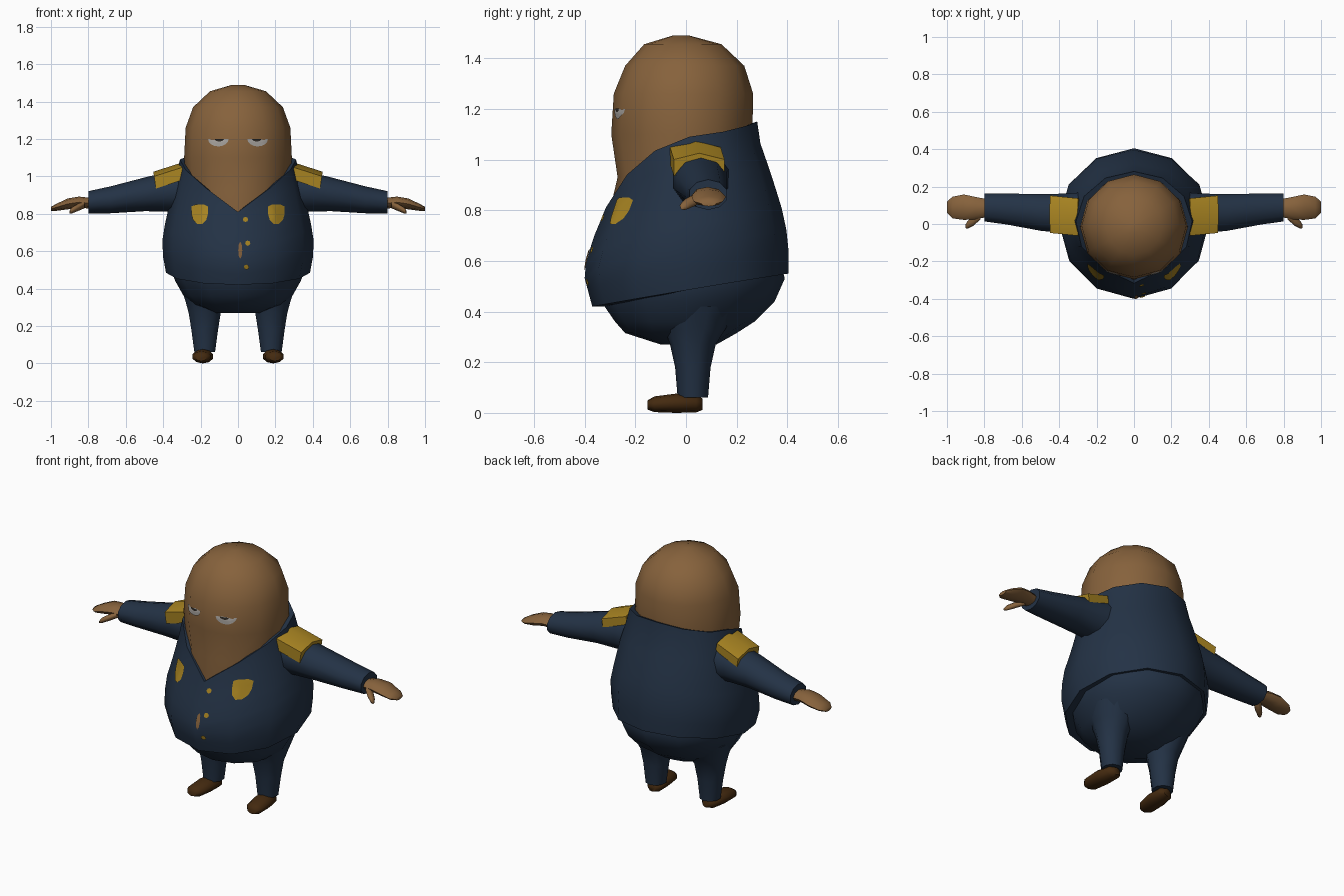
import bpy, bmesh
from math import sin, cos, pi
from mathutils import Vector
from mathutils.bvhtree import BVHTree

cube = bpy.data.objects.get("Cube")
if cube:
    bpy.data.objects.remove(cube, do_unlink=True)


def material(name, rgb):
    m = bpy.data.materials.new(name)
    m.use_nodes = True
    m.diffuse_color = (*rgb, 1)
    bsdf = next(n for n in m.node_tree.nodes if n.type == 'BSDF_PRINCIPLED')
    bsdf.inputs["Base Color"].default_value = (*rgb, 1)
    return m


SKIN = material("brown skin", (0.24, 0.122, 0.045))
NAVY = material("navy cloth", (0.017, 0.032, 0.06))
GOLD = material("gold trim", (0.40, 0.235, 0.016))
LEATHER = material("dark brown leather", (0.058, 0.023, 0.005))
EYE = material("eye grey", (0.36, 0.34, 0.32))
PUPIL = material("pupil dark", (0.03, 0.025, 0.02))
parts = []


def finish(name, bm, mat):
    me = bpy.data.meshes.new(name)
    bm.to_mesh(me)
    bm.free()
    me.materials.append(mat)
    ob = bpy.data.objects.new(name, me)
    bpy.context.collection.objects.link(ob)
    parts.append(ob)
    return ob


def skin(name, rings, mat):
    """Bridge point rings into a closed, capped surface."""
    bm = bmesh.new()
    vs = [[bm.verts.new(p) for p in ring] for ring in rings]
    for a, b in zip(vs, vs[1:]):
        for i in range(len(a)):
            j = (i + 1) % len(a)
            bm.faces.new((a[i], a[j], b[j], b[i]))
    bm.faces.new(vs[0])
    bm.faces.new(vs[-1])
    bmesh.ops.recalc_face_normals(bm, faces=bm.faces)
    return finish(name, bm, mat)


def place(axis, u, v, w):
    return {'x': (w, u, v), 'y': (u, w, v), 'z': (u, v, w)}[axis]


def loft(name, axis, sections, n, mat, side=1):
    """Sections: position, centre u, radius u, centre v, radius v."""
    rings = []
    for w, cu, ru, cv, rv in sections:
        ring = [place(axis, cu + ru * sin(2 * pi * i / n),
                      cv - rv * cos(2 * pi * i / n), w) for i in range(n)]
        rings.append([(side * x, y, z) for x, y, z in ring])
    return skin(name, rings, mat)


def body(profile):
    """Turn height, front, back, half width into loft sections."""
    return [(z, 0, r, (f + b) / 2, (b - f) / 2) for z, f, b, r in profile]


def plate(name, outline, target, mat, lift=0.006):
    """Lay a thin flat detail on the front of a target surface."""
    tree = BVHTree.FromPolygons([v.co for v in target.data.vertices],
                                [p.vertices for p in target.data.polygons])

    def drop(x, z):
        hit = tree.ray_cast(Vector((x, -1, z)), Vector((0, 1, 0)))[0]
        return (x, hit.y - lift, z)

    n = len(outline)
    cx = sum(p[0] for p in outline) / n
    cz = sum(p[1] for p in outline) / n
    bm = bmesh.new()
    mid = bm.verts.new(drop(cx, cz))
    rings = [[bm.verts.new(drop(cx + (x - cx) * k, cz + (z - cz) * k))
              for x, z in outline] for k in (0.5, 1)]
    for i in range(n):
        j = (i + 1) % n
        bm.faces.new((mid, rings[0][i], rings[0][j]))
        bm.faces.new((rings[0][i], rings[1][i], rings[1][j], rings[0][j]))
    bm.normal_update()
    for f in bm.faces:
        if f.normal.y > 0:
            f.normal_flip()
    return finish(name, bm, mat)


# Head, running down to the bare chest
head = loft("head", 'z', body([
    (0.72, -0.28, 0.20, 0.24), (0.81, -0.298, 0.22, 0.26),
    (0.93, -0.27, 0.25, 0.28), (1.10, -0.295, 0.262, 0.288),
    (1.26, -0.285, 0.265, 0.28), (1.37, -0.24, 0.23, 0.24),
    (1.455, -0.165, 0.14, 0.15), (1.49, -0.05, 0.01, 0.03)]), 12, SKIN)

# Jacket: tilted hem, V neck in front, high collar behind
SHAPE = [(0.42, -0.37, 0.39, 0.37), (0.55, -0.405, 0.405, 0.40),
         (0.68, -0.37, 0.405, 0.405), (0.80, -0.32, 0.38, 0.378),
         (0.93, -0.275, 0.34, 0.35), (1.08, -0.26, 0.288, 0.312),
         (1.16, -0.26, 0.28, 0.30)]
NECK = [0.81, 0.94, 1.035, 1.09, 1.11, 1.135, 1.15]


def jacket_point(col, t, scale=1):
    a = 2 * pi * col / 12
    low = 0.485 - 0.065 * cos(a)
    z = low + (NECK[min(col, 12 - col)] - low) * t
    for p, q in zip(SHAPE, SHAPE[1:]):
        if z <= q[0]:
            break
    k = (z - p[0]) / (q[0] - p[0])
    f, b, r = (p[i] + (q[i] - p[i]) * k for i in (1, 2, 3))
    c = (f + b) / 2
    return (scale * r * sin(a), c - scale * (b - f) / 2 * cos(a), z)


steps = [(0, 0.84)] + [(i / 7, 1) for i in range(8)] + [(0.97, 0.8)]
jacket = skin("jacket", [[jacket_point(c, t, s) for c in range(12)]
                         for t, s in steps], NAVY)

# Trousers seat
loft("trouser_seat", 'z', body([
    (0.60, -0.30, 0.37, 0.35), (0.53, -0.34, 0.39, 0.37),
    (0.44, -0.335, 0.35, 0.335), (0.36, -0.28, 0.27, 0.29),
    (0.315, -0.24, 0.20, 0.24), (0.27, -0.10, 0.12, 0.13)]), 12, NAVY)

HALF_MOON = [(cos(pi + pi * i / 8), sin(pi + pi * i / 8)) for i in range(9)]
SHIELD = [(-1, 0.8), (-0.5, 1), (0.5, 1), (1, 0.8), (1, 0), (0.8, -0.6),
          (0.3, -1), (-0.3, -1), (-0.8, -0.6), (-1, 0)]


def shape(points, x, z, w, h):
    return [(x + u * w, z + v * h) for u, v in points]


for tag, s in (("left", 1), ("right", -1)):
    # Legs and shoes
    loft(tag + "_trouser_leg", 'z', [
        (0.42, 0.185, 0.13, 0.04, 0.17), (0.33, 0.18, 0.105, 0.035, 0.12),
        (0.27, 0.178, 0.09, 0.027, 0.09), (0.18, 0.178, 0.075, 0.027, 0.07),
        (0.06, 0.178, 0.058, 0.027, 0.06)], 10, NAVY, s)
    loft(tag + "_shoe", 'y', [
        (-0.152, 0.197, 0.03, 0.031, 0.018), (-0.125, 0.195, 0.05, 0.034, 0.031),
        (-0.04, 0.188, 0.057, 0.038, 0.038), (0.04, 0.18, 0.048, 0.036, 0.034),
        (0.066, 0.178, 0.025, 0.034, 0.022)], 10, LEATHER, s)

    # Sleeve, hand and thumb
    loft(tag + "_sleeve", 'x', [
        (0.22, 0.06, 0.12, 0.93, 0.13), (0.36, 0.056, 0.112, 0.92, 0.108),
        (0.50, 0.062, 0.103, 0.904, 0.09), (0.68, 0.08, 0.087, 0.875, 0.072),
        (0.80, 0.088, 0.078, 0.861, 0.06)], 10, NAVY, s)
    loft(tag + "_hand", 'x', [
        (0.77, 0.085, 0.045, 0.855, 0.028), (0.85, 0.085, 0.06, 0.862, 0.03),
        (0.91, 0.09, 0.068, 0.853, 0.029), (0.97, 0.088, 0.058, 0.835, 0.019),
        (1.00, 0.09, 0.03, 0.826, 0.011)], 8, SKIN, s)
    loft(tag + "_thumb", 'x', [
        (0.82, 0.055, 0.03, 0.85, 0.02), (0.86, 0.018, 0.028, 0.832, 0.019),
        (0.89, -0.005, 0.02, 0.817, 0.016), (0.90, -0.012, 0.01, 0.81, 0.008)],
        8, SKIN, s)

    # Shoulder board: an arched strip sloping outward
    arch = [(-0.1, 0.025), (0, 0.05), (0.1, 0.025), (0.1, -0.04), (0, 0), (-0.1, -0.04)]
    skin(tag + "_shoulder_board", [
        [(s * (x + v * 0.15), y + u, z + v) for u, v in arch]
        for x, y, z in ((0.295, 0.037, 1.023), (0.445, 0.052, 0.975))], GOLD)

    # Eye with pupil, and chest badge
    plate(tag + "_eye", shape(HALF_MOON, s * 0.105, 1.2, 0.055, 0.04), head, EYE)
    plate(tag + "_pupil", shape(HALF_MOON, s * 0.1, 1.201, 0.025, 0.014),
          head, PUPIL, 0.009)
    plate(tag + "_badge", shape(SHIELD, s * 0.205, 0.798, 0.044, 0.052), jacket, GOLD)

# Buttons and the gap in the jacket front
DISC = [(cos(pi * i / 4), sin(pi * i / 4)) for i in range(8)]
for i, (x, z) in enumerate([(0.04, 0.77), (0.052, 0.643), (0.045, 0.515)]):
    plate(f"button_{i + 1}", shape(DISC, x, z, 0.014, 0.014), jacket, GOLD)
plate("belly_gap", shape(DISC, 0.012, 0.605, 0.011, 0.045), jacket, SKIN)

# Soft shading with sharp rims
bpy.ops.object.select_all(action='DESELECT')
for ob in parts:
    ob.select_set(True)
bpy.context.view_layer.objects.active = parts[0]
bpy.ops.object.shade_smooth_by_angle(angle=pi / 3)
